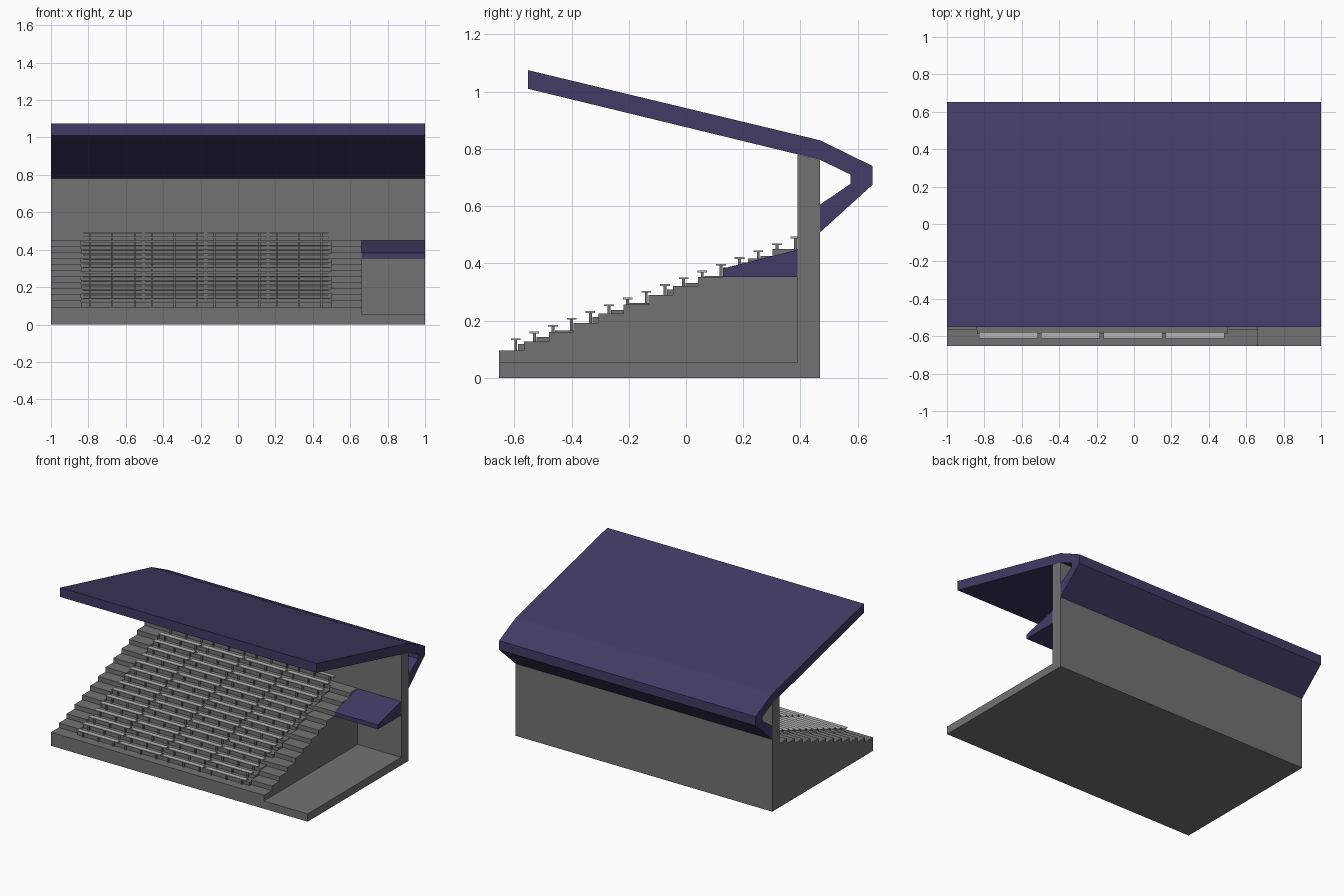
import bpy, bmesh

if "Cube" in bpy.data.objects:
    bpy.data.objects.remove(bpy.data.objects["Cube"])


def material(name, rgb):
    m = bpy.data.materials.new(name)
    m.diffuse_color = (*rgb, 1)
    m.use_nodes = True
    m.node_tree.nodes["Principled BSDF"].inputs["Base Color"].default_value = m.diffuse_color
    return m


concrete = material("concrete", (0.17, 0.17, 0.175))
navy = material("navy", (0.05, 0.045, 0.13))
metal = material("metal", (0.45, 0.45, 0.45))


def finish(name, bm, mat):
    bmesh.ops.recalc_face_normals(bm, faces=bm.faces)
    me = bpy.data.meshes.new(name)
    bm.to_mesh(me)
    bm.free()
    me.materials.append(mat)
    ob = bpy.data.objects.new(name, me)
    bpy.context.collection.objects.link(ob)
    return ob


def extrude_x(name, profile, x0, x1, mat):
    """Extrude a (y, z) profile from x0 to x1."""
    bm = bmesh.new()
    face = bm.faces.new([bm.verts.new((x0, y, z)) for y, z in profile])
    ext = bmesh.ops.extrude_face_region(bm, geom=[face])
    verts = [v for v in ext["geom"] if isinstance(v, bmesh.types.BMVert)]
    bmesh.ops.translate(bm, verts=verts, vec=(x1 - x0, 0, 0))
    return finish(name, bm, mat)


def add_box(bm, x0, x1, y0, y1, z0, z1):
    r = bmesh.ops.create_cube(bm, size=1)
    bmesh.ops.scale(bm, verts=r["verts"], vec=(x1 - x0, y1 - y0, z1 - z0))
    bmesh.ops.translate(bm, verts=r["verts"],
                        vec=((x0 + x1) / 2, (y0 + y1) / 2, (z0 + z1) / 2))


FRONT, BACK, LOW, HIGH = -0.653, 0.39, 0.095, 0.45


def stairs(count):
    """Closed stair profile with the given number of treads."""
    d, r = (BACK - FRONT) / count, (HIGH - LOW) / (count - 1)
    pts = [(BACK, 0), (FRONT, 0)]
    for i in range(count):
        pts += [(FRONT + i * d, LOW + i * r), (FRONT + (i + 1) * d, LOW + i * r)]
    return pts


# Stands: seating terrace between two aisles
extrude_x("left_aisle_stairs", stairs(12), -1.0, -0.84, concrete)
extrude_x("seating_terrace", stairs(16), -0.84, 0.5, concrete)
extrude_x("right_aisle_stairs", stairs(12), 0.5, 0.66, concrete)

# Low platform beside the stands
extrude_x("side_platform", [(FRONT, 0), (BACK, 0), (BACK, 0.055), (FRONT, 0.055)],
          0.66, 1.0, concrete)

# Back wall
extrude_x("back_wall", [(0.39, 0), (0.468, 0), (0.468, 0.762), (0.39, 0.78)],
          -1.0, 1.0, concrete)

# Roof folding over the wall and back underneath
extrude_x("roof", [(-0.552, 1.075), (0.468, 0.83), (0.652, 0.74), (0.652, 0.675),
                   (0.468, 0.508), (0.468, 0.605), (0.575, 0.678), (0.575, 0.71),
                   (0.468, 0.762), (-0.552, 1.01)], -1.0, 1.0, navy)

# Small canopy over the platform
extrude_x("side_canopy", [(0.13, 0.352), (0.39, 0.352), (0.39, 0.448), (0.13, 0.382)],
          0.66, 1.0, navy)

# Benches: four sections on each of sixteen rows, three legs per section
depth, rise = (BACK - FRONT) / 16, (HIGH - LOW) / 15
seats, legs = bmesh.new(), bmesh.new()
for row in range(16):
    y = FRONT + row * depth + 0.058
    z = LOW + row * rise
    for sec in range(4):
        x = -0.672 + sec * 0.333
        add_box(seats, x - 0.158, x + 0.158, y - 0.017, y + 0.017, z + 0.037, z + 0.043)
        for off in (-0.12, 0, 0.12):
            add_box(legs, x + off - 0.005, x + off + 0.005,
                    y - 0.005, y + 0.005, z, z + 0.037)
finish("bench_seats", seats, metal)
finish("bench_legs", legs, concrete)
